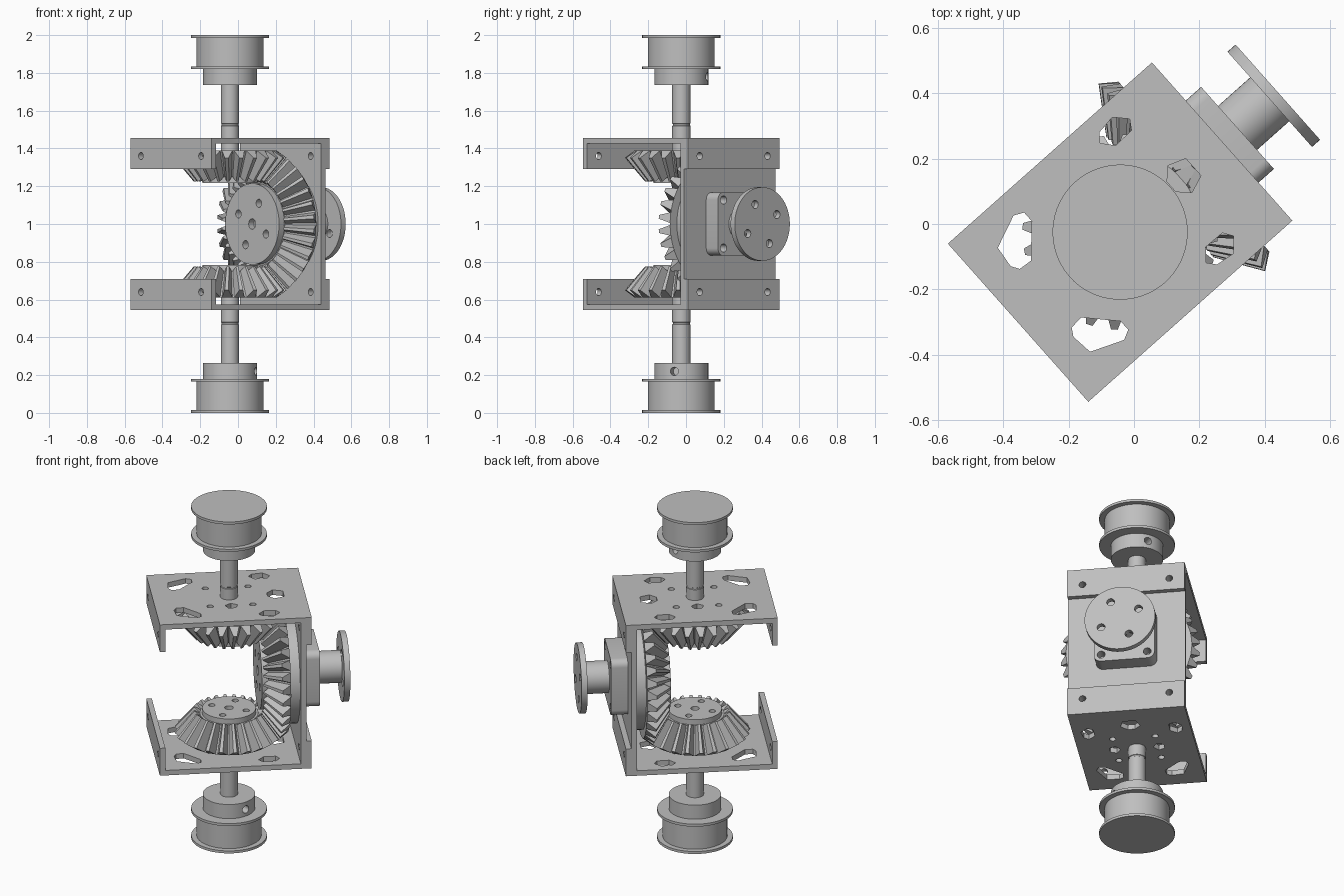
import bpy, bmesh
from math import sin, cos, pi, radians
from mathutils import Matrix

if "Cube" in bpy.data.objects:
    bpy.data.objects.remove(bpy.data.objects["Cube"])

grey = bpy.data.materials.new("plain_grey")
grey.use_nodes = True
colour = (0.52, 0.52, 0.52, 1)
grey.diffuse_color = colour
grey.node_tree.nodes["Principled BSDF"].inputs["Base Color"].default_value = colour

# Every unit is built along its own axis, outward from the point where the shafts cross
move, rot = Matrix.Translation, Matrix.Rotation
frame = move((-0.0425, -0.025, 1)) @ rot(radians(41.6), 4, 'Z')
upper = frame
lower = frame @ rot(pi, 4, 'X')
side = frame @ rot(pi / 2, 4, 'Y')
smooth = []


def add(name, mesh, soft=True):
    mesh.materials.clear()
    mesh.materials.append(grey)
    ob = bpy.data.objects.new(name, mesh)
    bpy.context.collection.objects.link(ob)
    if soft:
        smooth.append(ob)
    return ob


def circle(r, x=0, y=0, n=48):
    return [(x + r * cos(2 * pi * i / n), y + r * sin(2 * pi * i / n)) for i in range(n)]


def rect(x0, x1, y):
    return [(x0, -y), (x1, -y), (x1, y), (x0, y)]


def rounded(half, r, n=6):
    pts = []
    for k, (sx, sy) in enumerate([(1, 1), (-1, 1), (-1, -1), (1, -1)]):
        for i in range(n + 1):
            a = pi / 2 * (k + i / n)
            pts.append((sx * (half - r) + r * cos(a), sy * (half - r) + r * sin(a)))
    return pts


def four_holes(r, dist, angle):
    return [circle(r, dist * cos(angle + k * pi / 2), dist * sin(angle + k * pi / 2), 20)
            for k in range(4)]


def sheet(name, mat, z0, z1, outline, holes=()):
    """Flat outline with holes, given thickness from z0 to z1."""
    cu = bpy.data.curves.new(name, 'CURVE')
    cu.dimensions = '2D'
    cu.fill_mode = 'BOTH'
    cu.extrude = (z1 - z0) / 2
    for loop in [outline, *holes]:
        sp = cu.splines.new('POLY')
        sp.points.add(len(loop) - 1)
        for p, (x, y) in zip(sp.points, loop):
            p.co = (x, y, 0, 1)
        sp.use_cyclic_u = True
    tmp = bpy.data.objects.new(name + "_outline", cu)
    bpy.context.collection.objects.link(tmp)
    mesh = bpy.data.meshes.new_from_object(
        tmp.evaluated_get(bpy.context.evaluated_depsgraph_get()))
    bpy.data.objects.remove(tmp)
    bm = bmesh.new()
    bm.from_mesh(mesh)
    bmesh.ops.remove_doubles(bm, verts=bm.verts, dist=0.0001)
    bmesh.ops.recalc_face_normals(bm, faces=bm.faces)
    bm.transform(mat @ move((0, 0, (z0 + z1) / 2)))
    bm.to_mesh(mesh)
    bm.free()
    return add(name, mesh)


def lathe(name, mat, profile, n=48):
    """Solid of revolution from (radius, height) pairs."""
    bm = bmesh.new()
    rings = [[bm.verts.new((x, y, h)) for x, y in circle(r, n=n)] for r, h in profile]
    for a, b in zip(rings, rings[1:]):
        for i in range(n):
            j = (i + 1) % n
            bm.faces.new((a[i], a[j], b[j], b[i]))
    bm.faces.new(rings[0][::-1])
    bm.faces.new(rings[-1])
    bm.transform(mat)
    mesh = bpy.data.meshes.new(name)
    bm.to_mesh(mesh)
    bm.free()
    return add(name, mesh)


def bevel_gear(name, mat, teeth, r, h, phase=0, toe=0.64):
    """Straight bevel gear; the inner tooth ends are the outer ones scaled to the apex."""
    length = (r * r + h * h) ** 0.5
    def point(offset):
        return r + offset * h / length, h - offset * r / length
    tip, root = point(0.029), point(-0.033)
    pitch = 2 * pi / teeth
    bm = bmesh.new()
    ends = []
    for s in (1, toe):
        ring = []
        for t in range(teeth):
            for (pr, ph), f in [(root, -0.42), (tip, -0.13), (tip, 0.13), (root, 0.42)]:
                a = phase + (t + f) * pitch
                ring.append(bm.verts.new((s * pr * cos(a), s * pr * sin(a), s * ph)))
        ends.append(ring)
        for t in range(teeth):
            bm.faces.new(ring[4 * t:4 * t + 4])
        bm.faces.new([v for i, v in enumerate(ring) if i % 4 in (0, 3)])
        # tooth roots close the flat end polygon
    heel, inner = ends
    for i in range(len(heel)):
        j = (i + 1) % len(heel)
        bm.faces.new((heel[i], heel[j], inner[j], inner[i]))
    bmesh.ops.recalc_face_normals(bm, faces=bm.faces)
    bm.transform(mat)
    mesh = bpy.data.meshes.new(name)
    bm.to_mesh(mesh)
    bm.free()
    return add(name, mesh, False)


def mirrored(pts):
    return [pts, [(x, -y) for x, y in pts]]


# Cut-outs of the bracket plates
end_slot = [(-.18, .24), (-.18, .205), (-.263, .116), (-.305, .12), (-.32, .145),
            (-.312, .213), (-.21, .255)]
corner_slot = [(.216, .279), (.252, .24), (.233, .21), (.166, .208), (.135, .245), (.156, .271)]
mid_slot = [(.3, .035), (.245, .055), (.21, .02), (.21, -.02), (.245, -.055), (.3, -.035)]
small_slot = [(-.035, .115), (-.02, .15), (.02, .15), (.035, .115), (0, .09)]
plate_holes = (mirrored(end_slot) + mirrored(corner_slot) + mirrored(small_slot)
               + [mid_slot] + four_holes(.018, .166, pi / 4))

# Upper and lower halves: bracket, gear, shaft and pulley
for label, unit, screw in (("upper", upper, 75), ("lower", lower, -15)):
    sheet(label + "_bracket_plate", unit, .425, .455, rect(-.418, .418, .324), plate_holes)
    for end, x in (("inner", -.418), ("outer", .388)):
        sheet(f"{label}_bracket_{end}_flange", unit @ rot(pi / 2, 4, 'Y'), x, x + .03,
              rect(-.425, -.29, .324), [circle(.019, -.36, y, 20) for y in (-.24, .24)])

    bevel_gear(label + "_gear", unit, 24, .276, .368)
    sheet(label + "_gear_face", unit, .217, .25, circle(.147),
          [circle(.024, n=20)] + four_holes(.018, .1, radians(27)))
    lathe(label + "_shaft", unit, [(.048, .38), (.048, .52), (.045, .522), (.045, .53),
                                   (.048, .532), (.048, .76)])
    lathe(label + "_pulley", unit, [(.207, .82), (.207, .835), (.177, .835), (.177, .985),
                                    (.207, .985), (.207, 1)], 64)
    hub = lathe(label + "_pulley_hub", unit, [(.143, .735), (.143, .82)], 64)

    # Set screw hole drilled into the hub
    height = 1.78 if label == "upper" else .22
    drill = lathe(label + "_screw_drill", move((-.0425, -.025, height))
                  @ rot(radians(screw), 4, 'Z') @ rot(pi / 2, 4, 'Y'),
                  [(.022, .08), (.022, .2)], 20)
    drill.hide_render = True
    drill.hide_viewport = True
    smooth.remove(drill)
    cut = hub.modifiers.new("screw_hole", 'BOOLEAN')
    cut.operation = 'DIFFERENCE'
    cut.object = drill

# Side assembly: back plate, large gear, mounting block and output flange
bolts = [circle(.019, x, y, 20) for x in (-.36, .36) for y in (-.24, .24)]
turn = radians(116)
sheet("back_plate", side, .358, .388, rect(-.425, .425, .324), bolts)
bevel_gear("side_gear", side, 32, .368, .276, pi / 32)
lathe("side_gear_backing", side, [(.3, .29), (.3, .36)], 64)
sheet("side_gear_face", side, .157, .2, circle(.215, n=64),
      [circle(.028, n=20)] + four_holes(.022, .122, turn))
sheet("mounting_block_base", side, .388, .42, rounded(.168, .04))
sheet("mounting_block", side, .42, .481, rounded(.168, .04), four_holes(.022, .18, pi / 4))
lathe("output_hub", side, [(.09, .47), (.09, .62)])
sheet("output_flange", side, .613, .646, circle(.195, n=64), four_holes(.022, .115, turn))

# Smooth the round parts while keeping their edges sharp
bpy.ops.object.select_all(action='DESELECT')
for ob in smooth:
    ob.select_set(True)
bpy.context.view_layer.objects.active = smooth[0]
bpy.ops.object.shade_smooth_by_angle(angle=radians(30))
